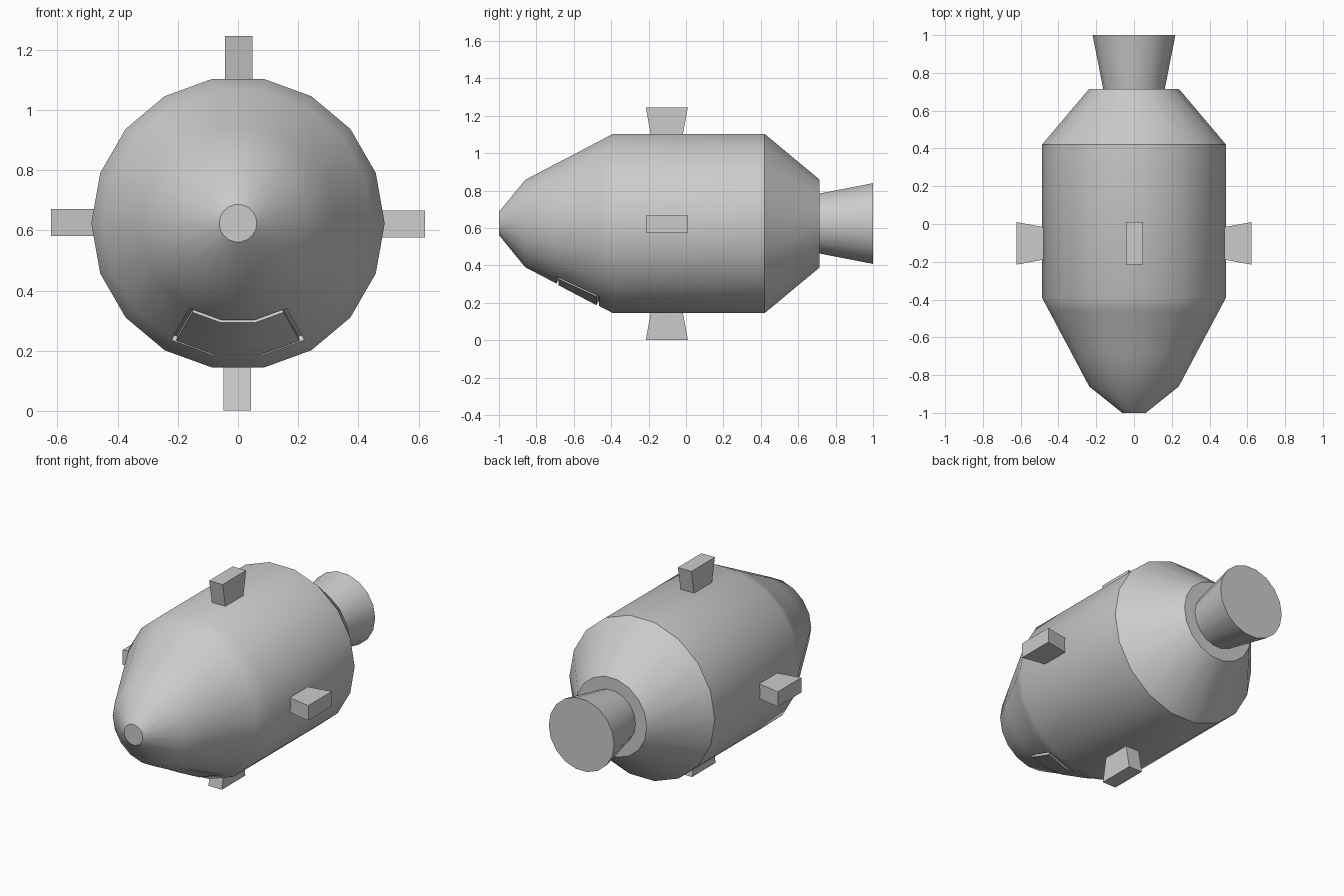
import bpy, bmesh, math
from mathutils import Matrix, Vector

if "Cube" in bpy.data.objects:
    bpy.data.objects.remove(bpy.data.objects["Cube"])

CENTRE_Z = 0.6235
SIDES = 18


def lathe(profile):
    """Closed, 18-sided solid along y from (y, radius) pairs; returns bmesh and face bands."""
    bm = bmesh.new()
    rings = []
    for y, r in profile:
        rings.append([bm.verts.new((r * math.cos(i * math.tau / SIDES), y,
                                    CENTRE_Z + r * math.sin(i * math.tau / SIDES)))
                      for i in range(SIDES)])
    bands = []
    for a, b in zip(rings, rings[1:]):
        bands.append([bm.faces.new((a[i], a[(i + 1) % SIDES], b[(i + 1) % SIDES], b[i]))
                      for i in range(SIDES)])
    bm.faces.new(rings[0])
    bm.faces.new(rings[-1])
    bmesh.ops.recalc_face_normals(bm, faces=bm.faces[:])
    return bm, bands


def make_object(name, bm, smooth=True):
    mesh = bpy.data.meshes.new(name)
    bm.to_mesh(mesh)
    bm.free()
    obj = bpy.data.objects.new(name, mesh)
    bpy.context.collection.objects.link(obj)
    if smooth:
        bpy.ops.object.select_all(action='DESELECT')
        obj.select_set(True)
        bpy.context.view_layer.objects.active = obj
        bpy.ops.object.shade_smooth_by_angle(angle=math.radians(30))
    return obj


# Hull, with two extra rings bounding the hatch
bm, bands = lathe([(-1.0, 0.0625), (-0.86, 0.237), (-0.696, 0.324), (-0.463, 0.448),
                   (-0.39, 0.487), (0.42, 0.487), (0.715, 0.238)])

# Hatch: groove around three lower facets of the nose cone
hatch = bands[2][12:15]
for thickness, depth in ((0.003, 0.0), (0.001, -0.02), (0.012, 0.0), (0.001, 0.023)):
    bmesh.ops.inset_region(bm, faces=hatch, thickness=thickness, depth=depth,
                           use_even_offset=True, use_boundary=True)
make_object("hull", bm)

# Engine nozzle
bm, _ = lathe([(0.70, 0.16), (1.0, 0.219)])
make_object("engine_nozzle", bm)

# Four flared thruster blocks around the hull
for k, name in enumerate(("top", "right", "bottom", "left")):
    bm = bmesh.new()
    bmesh.ops.create_cube(bm, size=1)
    for v in bm.verts:
        outer = v.co.z > 0
        half = 0.1125 if outer else 0.0835
        v.co = Vector((0.0025 + math.copysign(0.045, v.co.x),
                       -0.1025 + math.copysign(half, v.co.y),
                       0.6215 if outer else 0.465))
    bm.transform(Matrix.Translation((0, 0, CENTRE_Z)) @ Matrix.Rotation(k * math.pi / 2, 4, 'Y'))
    make_object(name + "_thruster", bm, smooth=False)
